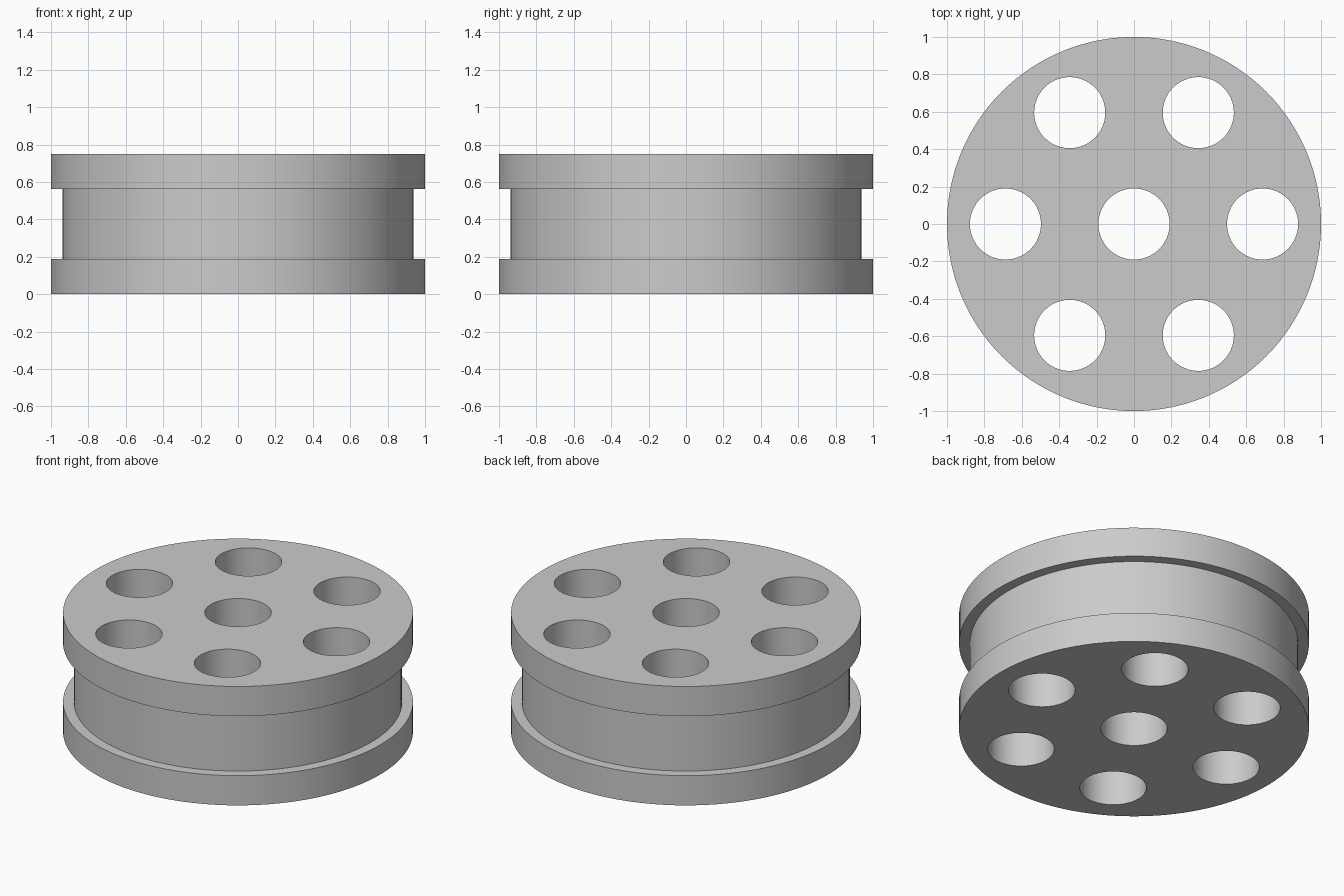
import bpy
import bmesh
from math import cos, sin, tau, radians

RIM_R, WAIST_R, HOLE_R, RING_R = 1.0, 0.9375, 0.19, 0.6875
HEIGHT, FLANGE = 0.75, 0.1875

cube = bpy.data.objects.get("Cube")
if cube:
    bpy.data.objects.remove(cube)

grey = bpy.data.materials.new("plain grey")
grey.use_nodes = True
colour = (0.6, 0.6, 0.6, 1)
grey.diffuse_color = colour
grey.node_tree.nodes["Principled BSDF"].inputs["Base Color"].default_value = colour


def lathe(name, profile, segments):
    """Closed solid of revolution around z from (radius, height) points."""
    bm = bmesh.new()
    rings = [[bm.verts.new((r * cos(tau * i / segments), r * sin(tau * i / segments), z))
              for i in range(segments)] for r, z in profile]
    for low, high in zip(rings, rings[1:]):
        for i in range(segments):
            j = (i + 1) % segments
            bm.faces.new((low[i], low[j], high[j], high[i]))
    bm.faces.new(rings[0][::-1])
    bm.faces.new(rings[-1])
    mesh = bpy.data.meshes.new(name)
    bm.to_mesh(mesh)
    bm.free()
    obj = bpy.data.objects.new(name, mesh)
    bpy.context.collection.objects.link(obj)
    return obj


# Grooved wheel body: two flanges with a slimmer waist between
wheel = lathe("grooved_wheel", [
    (RIM_R, 0), (RIM_R, FLANGE), (WAIST_R, FLANGE),
    (WAIST_R, HEIGHT - FLANGE), (RIM_R, HEIGHT - FLANGE), (RIM_R, HEIGHT)], 128)
wheel.data.materials.append(grey)
bpy.context.view_layer.objects.active = wheel
wheel.select_set(True)

# Through holes: one in the centre and six around it
centres = [(0, 0)] + [(RING_R * cos(tau * k / 6), RING_R * sin(tau * k / 6)) for k in range(6)]
for x, y in centres:
    cutter = lathe("hole_cutter", [(HOLE_R, -0.1), (HOLE_R, HEIGHT + 0.1)], 64)
    cutter.location = (x, y, 0)
    cutter.hide_render = True
    hole = wheel.modifiers.new("hole", "BOOLEAN")
    hole.operation = "DIFFERENCE"
    hole.solver = "EXACT"
    hole.object = cutter
    bpy.context.view_layer.update()
    bpy.ops.object.modifier_apply(modifier=hole.name)
    bpy.data.objects.remove(cutter)

# Smooth walls, crisp rims
bpy.ops.object.shade_smooth_by_angle(angle=radians(30))
